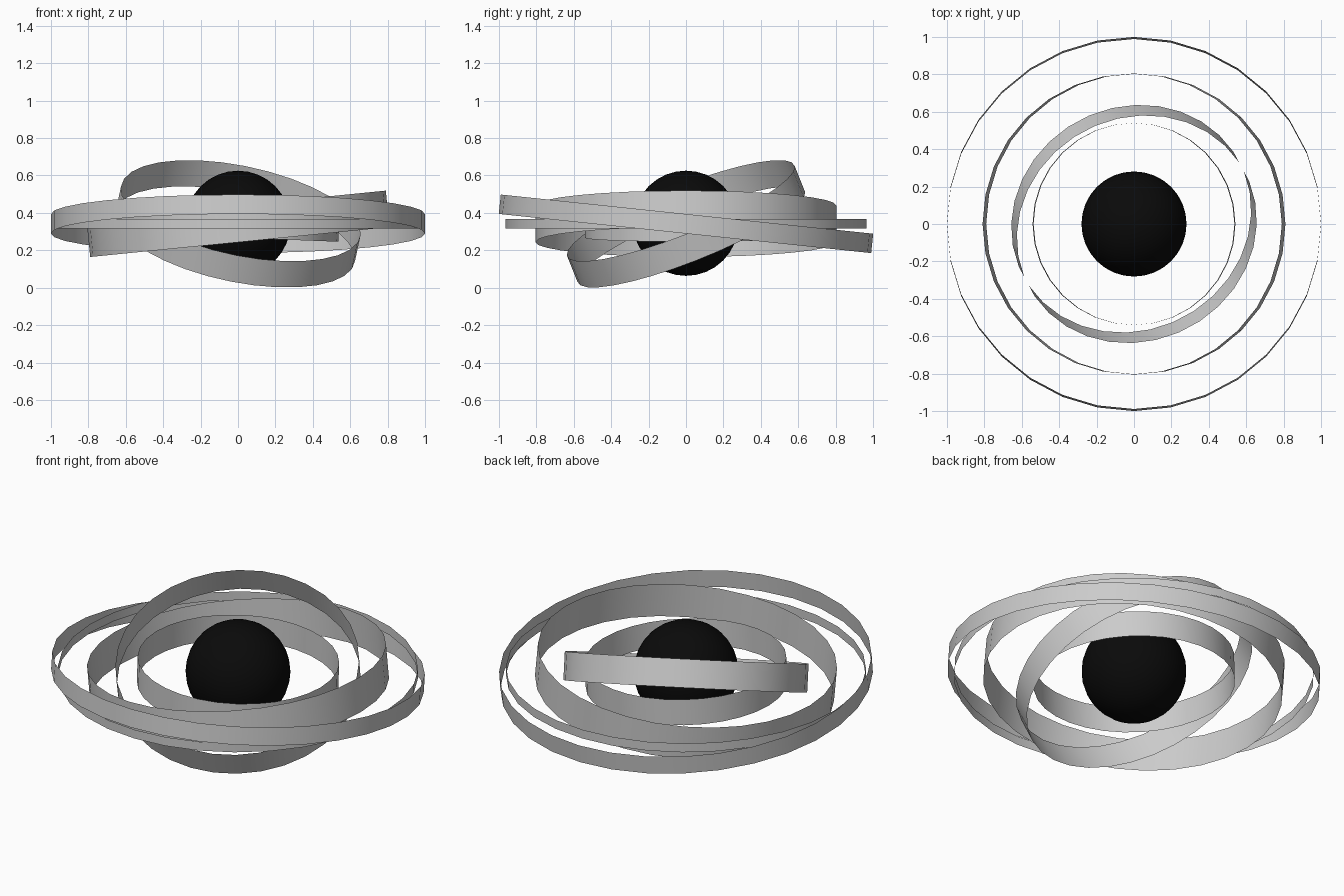
import bpy
from math import radians, sin, cos
from mathutils import Matrix, Vector

if "Cube" in bpy.data.objects:
    bpy.data.objects.remove(bpy.data.objects["Cube"])

CENTRE = Vector((0, 0, 0.3415))


def ring(name, radius, height, tilt, high_azimuth):
    """Open band whose high side points towards high_azimuth (degrees from +x)."""
    bpy.ops.mesh.primitive_cylinder_add(vertices=32, radius=radius, depth=height,
                                        end_fill_type='NOTHING')
    ob = bpy.context.object
    ob.name = name
    a = radians(high_azimuth)
    axis = Vector((cos(a), sin(a), 0)).cross(Vector((0, 0, 1)))
    ob.data.transform(Matrix.Rotation(radians(tilt), 4, axis))
    ob.location = CENTRE
    bpy.ops.object.shade_smooth()
    return ob


# Orbit bands, outermost to innermost
ring("outer_ring", 1.0, 0.104, 6.0, -90)
ring("thin_level_ring", 0.965, 0.052, 0.0, 0)
ring("wide_ring", 0.804, 0.196, 5.7, 0)
ring("steep_ring", 0.654, 0.154, 24.4, 118)
ring("inner_ring", 0.54, 0.15, 2.2, 180)

# Black core sphere
bpy.ops.mesh.primitive_uv_sphere_add(segments=32, ring_count=16, radius=0.281,
                                     location=CENTRE + Vector((0, 0, 0.003)))
core = bpy.context.object
core.name = "core_sphere"
bpy.ops.object.shade_smooth()
black = bpy.data.materials.new("black")
black.diffuse_color = (0.003, 0.003, 0.003, 1)
black.use_nodes = True
black.node_tree.nodes["Principled BSDF"].inputs["Base Color"].default_value = black.diffuse_color
core.data.materials.append(black)
